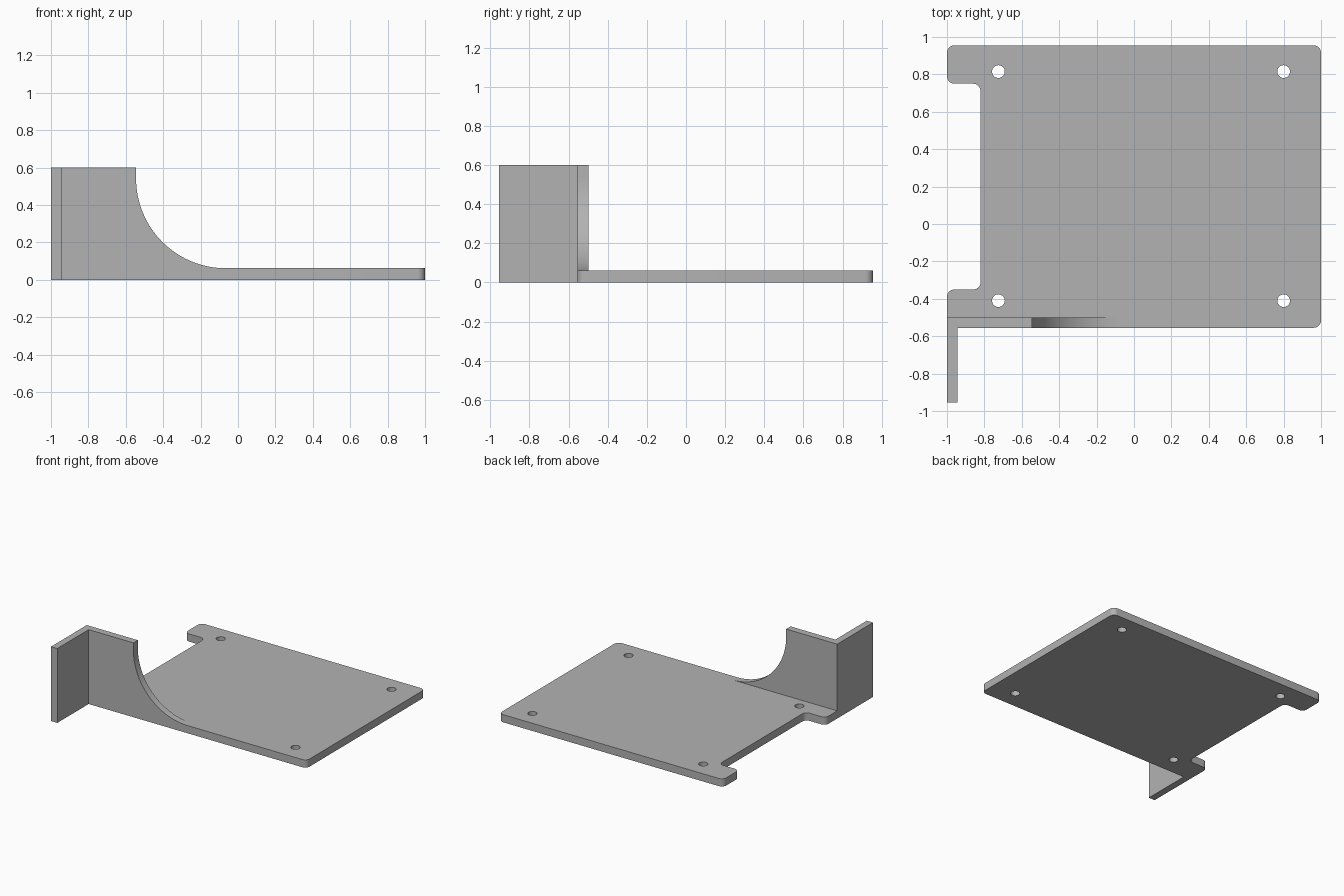
import bpy, bmesh
from math import sin, cos, pi, radians
from mathutils import Vector

cube = bpy.data.objects.get("Cube")
if cube:
    bpy.data.objects.remove(cube, do_unlink=True)

grey = bpy.data.materials.new("plain grey")
grey.use_nodes = True
grey.diffuse_color = (0.45, 0.45, 0.45, 1)
grey.node_tree.nodes["Principled BSDF"].inputs["Base Color"].default_value = grey.diffuse_color

LEFT, FRONT, BACK = -1, -0.555, 0.955
THICK, HEIGHT, WALL = 0.062, 0.6, 0.056


def extrude(name, points, direction, rounded=(), radius=0.04):
    """Extrude a closed 3D outline; round the edges starting at the given corners."""
    bm = bmesh.new()
    base = [bm.verts.new(p) for p in points]
    face = bm.faces.new(base)
    new = bmesh.ops.extrude_face_region(bm, geom=[face], use_keep_orig=True)["geom"]
    bmesh.ops.translate(bm, vec=direction,
                        verts=[g for g in new if isinstance(g, bmesh.types.BMVert)])
    if rounded:
        ends = {base[i] for i in rounded}
        axis = Vector(direction).normalized()
        edges = [e for e in bm.edges if ends & set(e.verts)
                 and abs((e.verts[0].co - e.verts[1].co).normalized().dot(axis)) > 0.9]
        bmesh.ops.bevel(bm, geom=edges, offset=radius, segments=8,
                        profile=0.5, affect='EDGES')
    bmesh.ops.recalc_face_normals(bm, faces=bm.faces)
    mesh = bpy.data.meshes.new(name)
    bm.to_mesh(mesh)
    bm.free()
    mesh.materials.append(grey)
    obj = bpy.data.objects.new(name, mesh)
    bpy.context.collection.objects.link(obj)
    return obj


def combine(target, tool, operation):
    """Apply a boolean and remove the tool."""
    mod = target.modifiers.new(operation.lower(), 'BOOLEAN')
    mod.object, mod.operation, mod.solver = tool, operation, 'EXACT'
    bpy.context.view_layer.objects.active = target
    bpy.ops.object.modifier_apply(modifier=mod.name)
    bpy.data.objects.remove(tool, do_unlink=True)


# Base plate with a side notch; only the corner under the flange stays square
outline = [(LEFT, FRONT), (1, FRONT), (1, BACK), (LEFT, BACK),
           (LEFT, 0.75), (-0.82, 0.75), (-0.82, -0.35), (LEFT, -0.35)]
bracket = extrude("mounting_bracket", [(x, y, 0) for x, y in outline],
                  (0, 0, THICK), rounded=range(1, 8))

# Front wall sweeping down to the plate in a quarter circle
r = 0.48
cx, cz = -0.545 + r, THICK + r
arc = [(cx - r * cos(a), cz - r * sin(a)) for a in (pi / 2 * i / 32 for i in range(33))]
profile = [(LEFT, THICK / 2), (LEFT, HEIGHT), (-0.545, HEIGHT)] + arc + [(cx, THICK / 2)]
wall = extrude("front_wall", [(x, FRONT, z) for x, z in profile], (0, WALL, 0))
combine(bracket, wall, 'UNION')

# Side flange reaching forward
flange = extrude("side_flange",
                 [(LEFT, -BACK, 0), (LEFT + WALL, -BACK, 0),
                  (LEFT + WALL, FRONT + WALL / 2, 0), (LEFT, FRONT + WALL / 2, 0)],
                 (0, 0, HEIGHT))
combine(bracket, flange, 'UNION')

# Four screw holes
for x in (-0.725, 0.8):
    for y in (-0.41, 0.815):
        ring = [(x + 0.034 * cos(pi * i / 16), y + 0.034 * sin(pi * i / 16), -0.1)
                for i in range(32)]
        combine(bracket, extrude("screw_hole", ring, (0, 0, 0.3)), 'DIFFERENCE')

# Merge coplanar faces and smooth the curved edges
bm = bmesh.new()
bm.from_mesh(bracket.data)
bmesh.ops.remove_doubles(bm, verts=bm.verts, dist=0.0002)
bmesh.ops.dissolve_limit(bm, angle_limit=radians(0.5), verts=bm.verts, edges=bm.edges)
bm.to_mesh(bracket.data)
bm.free()
bpy.ops.object.select_all(action='DESELECT')
bracket.select_set(True)
bpy.context.view_layer.objects.active = bracket
bpy.ops.object.shade_smooth_by_angle(angle=radians(30))
